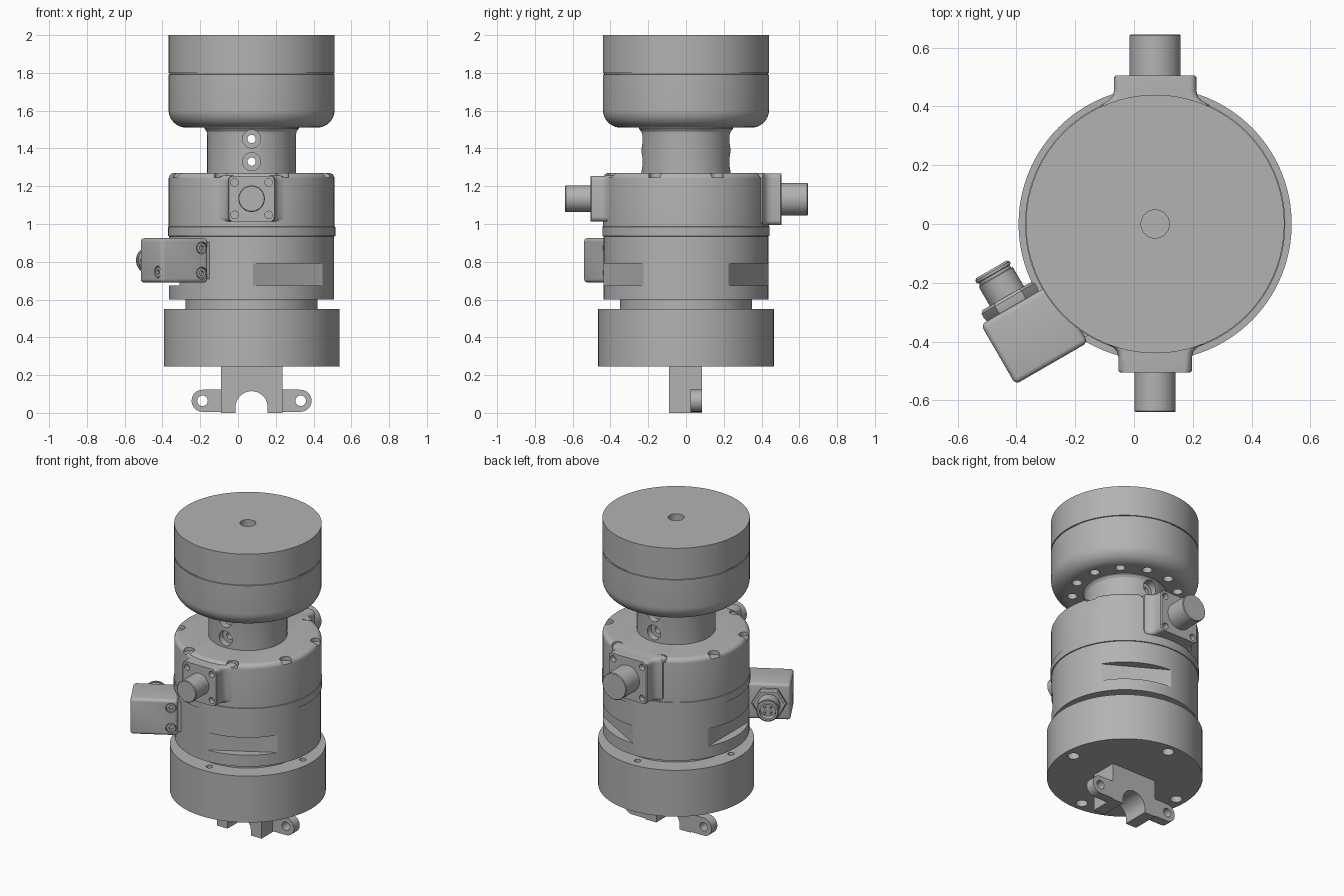
import bpy, bmesh
from math import cos, sin, pi, radians
from mathutils import Matrix, Vector

if "Cube" in bpy.data.objects:
    bpy.data.objects.remove(bpy.data.objects["Cube"])

CX = 0.072  # main axis offset
AXIS = Matrix.Translation((CX, 0, 0))

grey = bpy.data.materials.new("machined grey")
grey.use_nodes = True
COLOUR = (0.45, 0.45, 0.45, 1)
grey.diffuse_color = COLOUR
grey.node_tree.nodes["Principled BSDF"].inputs["Base Color"].default_value = COLOUR


def rot(deg, axis):
    return Matrix.Rotation(radians(deg), 4, axis)


def frame(deg, x=0, z=0):
    """Local X runs round the body, Y is up, Z points away from the axis."""
    return AXIS @ rot(deg + 90, 'Z') @ Matrix.Translation((x, 0, z)) @ rot(90, 'X')


def circle(r, z, n=96):
    return [Vector((r * cos(2 * pi * i / n), r * sin(2 * pi * i / n), z)) for i in range(n)]


def rounded(w, h, r, z):
    """Rounded rectangle with half sizes w and h."""
    pts = []
    for k, (sx, sy) in enumerate(((1, 1), (-1, 1), (-1, -1), (1, -1))):
        for i in range(6):
            a = pi / 2 * (k + i / 5)
            pts.append(Vector((sx * (w - r) + r * cos(a), sy * (h - r) + r * sin(a), z)))
    return pts


def loft_into(bm, rings, m):
    loops = [[bm.verts.new(m @ p) for p in ring] for ring in rings]
    n = len(rings[0])
    for a, b in zip(loops, loops[1:]):
        for i in range(n):
            j = (i + 1) % n
            bm.faces.new((a[i], a[j], b[j], b[i]))
    bm.faces.new(loops[0][::-1])
    bm.faces.new(loops[-1])


def finish(name, bm):
    bmesh.ops.recalc_face_normals(bm, faces=bm.faces)
    mesh = bpy.data.meshes.new(name)
    bm.to_mesh(mesh)
    bm.free()
    mesh.materials.append(grey)
    ob = bpy.data.objects.new(name, mesh)
    bpy.context.collection.objects.link(ob)
    smooth(ob)
    return ob


def smooth(ob):
    ob.data.shade_smooth()
    ob.data.set_sharp_from_angle(angle=radians(28))


def loft(name, rings, m=AXIS):
    bm = bmesh.new()
    loft_into(bm, rings, m)
    return finish(name, bm)


def lathe(name, profile, m=AXIS, n=96):
    return loft(name, [circle(r, z, n) for r, z in profile], m)


def apply_mods(ob):
    dg = bpy.context.evaluated_depsgraph_get()
    mesh = bpy.data.meshes.new_from_object(ob.evaluated_get(dg))
    ob.modifiers.clear()
    ob.data = mesh
    smooth(ob)


def cut(ob, cutters):
    """Subtract lofted solids, given as (rings, matrix)."""
    for rings, m in cutters:
        tool = loft("cutter", rings, m)
        mod = ob.modifiers.new("cut", 'BOOLEAN')
        mod.operation, mod.solver, mod.object = 'DIFFERENCE', 'EXACT', tool
    tools = [mod.object for mod in ob.modifiers]
    apply_mods(ob)
    for tool in tools:
        bpy.data.objects.remove(tool)


def drill(r, z0, z1, m, n=24):
    return [circle(r, z0, n), circle(r, z1, n)], m


def box(name, lo, hi, m, bevel=0.0):
    lo, hi = Vector(lo), Vector(hi)
    bm = bmesh.new()
    bmesh.ops.create_cube(bm, size=1, matrix=m @ Matrix.Translation((lo + hi) / 2)
                          @ Matrix.Diagonal((*(hi - lo), 1)))
    if bevel:
        bmesh.ops.bevel(bm, geom=bm.edges[:], offset=bevel, segments=4, profile=0.5, affect='EDGES')
    return finish(name, bm)


def around(r, deg):
    return AXIS @ rot(deg, 'Z') @ Matrix.Translation((r, 0, 0))


def fillet(r, z, size, start, end, steps=6):
    """Quarter-round profile points about a centre."""
    angles = [radians(start + (end - start) * i / steps) for i in range(steps + 1)]
    return [(r + size * cos(a), z + size * sin(a)) for a in angles]


# Base ring with four stepped bolt holes
base = lathe("base_ring", [(0.465, 0.245), (0.465, 0.55)])
cut(base, [drill(r, z0, z1, around(0.4, k * 90)) for k in range(4)
           for r, z0, z1 in ((0.036, 0.2, 0.42), (0.02, 0.4, 0.6))])
lathe("base_neck", [(0.35, 0.54), (0.35, 0.61)])

# Main body with wrench flats and rim bolt pockets
body = lathe("main_body", [(0.437, 0.60), (0.437, 0.935), (0.443, 0.936), (0.443, 0.985), (0.439, 0.986)]
             + fillet(0.409, 1.24, 0.03, 0, 90))
flat = [rounded(0.3, 0.0575, 0.001, z) for z in (0.382, 0.6)]
cut(body, [(flat, frame(a) @ Matrix.Translation((0, 0.733, 0))) for a in (-60, 60, 180)]
    + [drill(0.036, 1.245, 1.4, around(0.42, 22.5 + 45 * k)) for k in range(8)])

# Shaft with two counterbored cross holes
shaft = lathe("shaft", [(0.235, 1.26), (0.235, 1.47), (0.238, 1.49), (0.25, 1.505), (0.25, 1.53)])
cut(shaft, [drill(r, z0, z1, frame(-90) @ Matrix.Translation((0, z, 0)))
            for z in (1.33, 1.45)
            for r, z0, z1 in ((0.022, -0.4, 0.4), (0.048, 0.19, 0.4), (0.048, -0.4, -0.19))])

# Top weight: rounded underside, seam groove, centre hole, ring of bolt holes
weight = lathe("top_weight", [(0.2, 1.51)] + fillet(0.345, 1.605, 0.095, -90, 0, 10)
               + [(0.44, 1.792), (0.434, 1.793), (0.434, 1.799), (0.44, 1.8),
                  (0.44, 2.0), (0.048, 2.0), (0.048, 1.85)])
cut(weight, [drill(0.03, 1.4, 1.6, around(0.315, 15 + 30 * k)) for k in range(12)])

# Front and back ports: flared flange, four screw holes, round plug
for side, deg, w, h, zc, r, end in (("front", -90, 0.125, 0.121, 1.134, 0.07, 0.64),
                                    ("back", 90, 0.14, 0.137, 1.131, 0.087, 0.645)):
    m = frame(deg) @ Matrix.Translation((0, zc, 0))
    port = loft(side + "_port_flange",
                [rounded(w + f, h + f * 0.03, 0.025, z) for f, z in
                 ((0.05, 0.36), (0.045, 0.405), (0.018, 0.42), (0.005, 0.435), (0, 0.455), (0, 0.5), (-0.005, 0.505))], m)
    cut(port, [drill(0.02, 0.47, 0.6, m @ Matrix.Translation((sx * (w - 0.035), sy * (h - 0.035), 0)))
               for sx in (-1, 1) for sy in (-1, 1)])
    lathe(side + "_port_plug", [(r, 0.49), (r, end - 0.004), (r - 0.004, end)], m, 48)

# Side connector housing
side = frame(-150)
box("connector_pad", (0.01, 0.71, 0.33), (0.215, 0.905, 0.42), side)
housing = box("connector_housing", (0, 0.69, 0.40), (0.235, 0.925, 0.685), side, 0.018)
screw_spots = [side @ Matrix.Translation((0.235, z, 0.44)) @ rot(90, 'Y') for z in (0.74, 0.873)]
screw_spots.append(side @ Matrix.Translation((0.19, 0.745, 0.685)))
cut(housing, [drill(0.032, -0.02, 0.05, m) for m in screw_spots])
for i, m in enumerate(screw_spots):
    lathe(f"connector_screw_{i + 1}", [(0.027, -0.025), (0.027, -0.004), (0.013, -0.004), (0.013, -0.018)], m, 24)

# Connector socket: hex nut, hollow sleeve and pins
plug = side @ Matrix.Translation((0, 0.808, 0.56)) @ rot(-90, 'Y')
lathe("connector_nut", [(0.098, -0.01), (0.105, 0.012), (0.105, 0.03), (0.095, 0.04)], plug, 6)
lathe("connector_sleeve", [(0.067, 0), (0.067, 0.115), (0.061, 0.117), (0.061, 0.127), (0.067, 0.129),
                           (0.067, 0.138), (0.06, 0.145), (0.048, 0.145), (0.048, 0.1)], plug, 48)
for k in range(4):
    lathe(f"connector_pin_{k + 1}", [(0.007, 0.09), (0.007, 0.13)],
          plug @ rot(45 + 90 * k, 'Z') @ Matrix.Translation((0.026, 0, 0)), 12)

# Bottom yoke: block with an arched gap and a lug plate behind
yoke = box("yoke_block", (-0.163, 0, -0.085), (0.163, 0.255, 0.09), frame(-90))
gap = [Vector((0.085 * cos(pi * i / 20), 0.03 + 0.085 * sin(pi * i / 20), 0)) for i in range(21)]
gap = [Vector((0.085, -0.1, 0))] + gap + [Vector((-0.085, -0.1, 0))]
gap_rings = [[p + Vector((0, 0, z)) for p in gap] for z in (-0.3, 0.3)]
cut(yoke, [(gap_rings, frame(-90))])
lug = loft("yoke_lugs", [rounded(0.318, 0.0585, 0.058, z) for z in (-0.085, -0.025)],
           frame(-90) @ Matrix.Translation((0, 0.064, 0)))
cut(lug, [(gap_rings, frame(-90))]
    + [drill(0.028, -0.2, 0.1, frame(-90) @ Matrix.Translation((s * 0.26, 0.064, 0))) for s in (-1, 1)])
